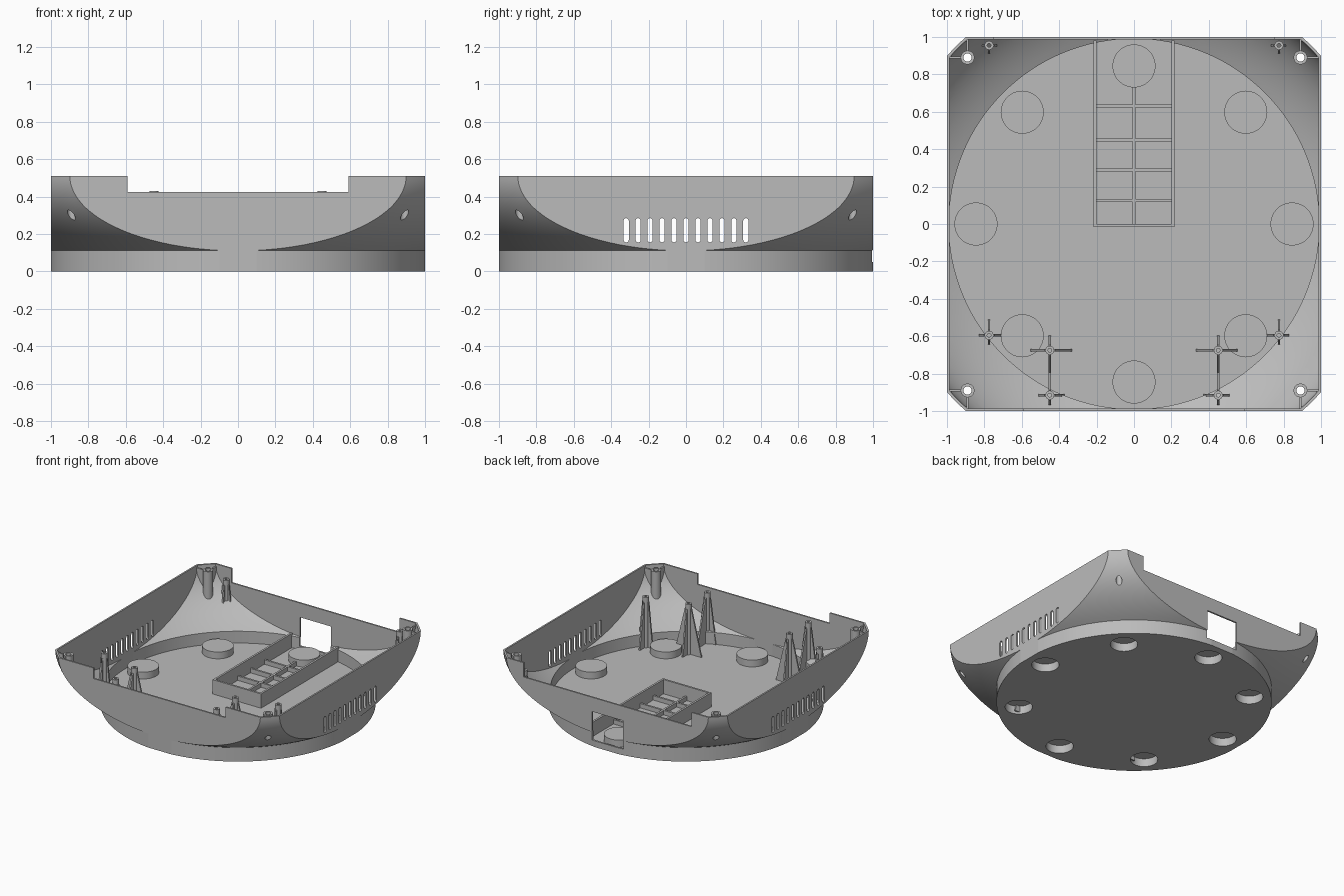
import bpy, bmesh, math
from mathutils import Vector

cube = bpy.data.objects.get("Cube")
if cube:
    bpy.data.objects.remove(cube, do_unlink=True)

grey = bpy.data.materials.new("plain_grey")
grey.use_nodes = True
grey.diffuse_color = (0.5, 0.5, 0.5, 1)
grey.node_tree.nodes["Principled BSDF"].inputs["Base Color"].default_value = (0.5, 0.5, 0.5, 1)

RIM = 0.51      # height of the rim
FLOOR = 0.025   # top of the floor


def finish(name, bm):
    bmesh.ops.recalc_face_normals(bm, faces=bm.faces)
    mesh = bpy.data.meshes.new(name)
    bm.to_mesh(mesh)
    bm.free()
    mesh.materials.append(grey)
    obj = bpy.data.objects.new(name, mesh)
    bpy.context.collection.objects.link(obj)
    return obj


def lathe(bm, profile, centre=(0, 0), steps=32, closed=False):
    cx, cy = centre
    verts = [bm.verts.new((cx + r, cy, z)) for r, z in profile]
    pairs = list(zip(verts, verts[1:]))
    if closed:
        pairs.append((verts[-1], verts[0]))
    edges = [bm.edges.new(p) for p in pairs]
    res = bmesh.ops.spin(bm, geom=verts + edges, cent=(cx, cy, 0), axis=(0, 0, 1),
                         angle=2 * math.pi, steps=steps, use_merge=True)
    bmesh.ops.remove_doubles(bm, verts=bm.verts, dist=1e-5)


def prism(bm, points, offset):
    offset = Vector(offset)
    a = [bm.verts.new(p) for p in points]
    b = [bm.verts.new(Vector(p) + offset) for p in points]
    bm.faces.new(a)
    bm.faces.new(b[::-1])
    for i in range(len(a)):
        j = (i + 1) % len(a)
        bm.faces.new((a[i], b[i], b[j], a[j]))


def box(bm, x0, x1, y0, y1, z0, z1):
    prism(bm, [(x0, y0, z0), (x1, y0, z0), (x1, y1, z0), (x0, y1, z0)], (0, 0, z1 - z0))


def boolean(obj, other, operation, use_self=False):
    mod = obj.modifiers.new("cut", "BOOLEAN")
    mod.operation, mod.object, mod.solver = operation, other, "EXACT"
    mod.use_self = use_self
    bpy.context.view_layer.objects.active = obj
    bpy.ops.object.modifier_apply(modifier=mod.name)
    bpy.data.objects.remove(other, do_unlink=True)


def smooth(obj):
    bpy.ops.object.select_all(action="DESELECT")
    obj.select_set(True)
    bpy.context.view_layer.objects.active = obj
    bpy.ops.object.shade_smooth_by_angle(angle=math.radians(25))
    # keep the flat walls, floor and rim flat
    for p in obj.data.polygons:
        if max(abs(c) for c in p.normal) > 0.9999:
            p.use_smooth = False


def bowl(name, inset, bottom, top):
    """Round base and ellipsoid flare, trimmed by a square."""
    a, b, foot = 1.345 - inset, 0.598 - inset, 1.005 - inset
    start = math.acos(foot / a)
    profile = [(0, bottom), (foot, bottom)]
    for i in range(21):
        t = start * (1 - i / 20)
        profile.append((a * math.cos(t), RIM - b * math.sin(t)))
    if top > RIM:
        profile.append((a, top))
    profile.append((0, top))
    bm = bmesh.new()
    lathe(bm, profile, steps=128)
    obj = finish(name, bm)
    bm = bmesh.new()
    h = 1 - inset * 0.87
    box(bm, -h, h, -h, h, -1, 2)
    boolean(obj, finish("trim", bm), "INTERSECT")
    return obj


pads = [(0.845 * math.cos(k * math.pi / 4), 0.845 * math.sin(k * math.pi / 4)) for k in range(8)]
corners = [(sx * 0.89, sy * 0.89) for sx in (-1, 1) for sy in (-1, 1)]

# Hollow shell
shell = bowl("shell", 0, 0, RIM)
boolean(shell, bowl("cavity", 0.015, FLOOR, 0.7), "DIFFERENCE")

# Rim notches, rear window, vents, screw holes and foot pockets
bm = bmesh.new()
box(bm, -0.59, 0.59, -1.1, -0.9, 0.425, 0.7)
box(bm, -0.75, 0.75, 0.9, 1.1, 0.395, 0.7)
box(bm, -0.14, 0.14, 0.9, 1.1, 0.05, 0.28)
for i in range(-5, 6):
    slot = []
    for k in range(14):
        t = math.pi * (k if k < 7 else k - 1) / 6
        z = 0.271 if k < 7 else 0.169
        slot.append((-1.1, i * 0.064 + 0.014 * math.cos(t), z + 0.014 * math.sin(t)))
    prism(bm, slot, (2.2, 0, 0))
for c in corners:
    lathe(bm, [(0, 0.1), (0.022, 0.1), (0.022, 0.6), (0, 0.6)], c, 24)
for c in pads:
    lathe(bm, [(0, -0.1), (0.1, -0.1), (0.1, 0.045), (0, 0.045)], c, 48)
boolean(shell, finish("openings", bm), "DIFFERENCE")
smooth(shell)

# Raised cups over the foot pockets
bm = bmesh.new()
for c in pads:
    lathe(bm, [(0, 0.065), (0.1, 0.065), (0.1, 0.01), (0.115, 0.01), (0.115, 0.08), (0, 0.08)], c, 48)
smooth(finish("foot_cups", bm))

# Compartment walls
bm = bmesh.new()
for s in (-1, 1):
    x0, x1 = sorted((s * 0.2, s * 0.216))
    box(bm, x0, x1, -0.015, 0.98, 0.015, 0.14)
box(bm, -0.2, 0.2, -0.015, 0.001, 0.015, 0.14)
finish("compartment_walls", bm)

# Low ribs on the compartment floor
bm = bmesh.new()
for y in (0.125, 0.29, 0.45, 0.63):
    box(bm, -0.2, 0.2, y - 0.008, y + 0.008, 0.015, 0.06)
box(bm, -0.008, 0.008, 0, 0.735, 0.015, 0.06)
finish("compartment_ribs", bm)


def fin(bm, x, y, dx, dy, length, base, top, tip):
    """Thin gusset running outwards from a post."""
    side = Vector((-dy, dx, 0)) * 0.006
    outline = [(0, base), (length, base), (tip, top), (0, top)]
    prism(bm, [Vector((x + dx * d, y + dy * d, z)) - side for d, z in outline], side * 2)


def clipped(name, bm):
    obj = finish(name, bm)
    boolean(obj, bowl("clip", 0.006, 0.01, 0.7), "INTERSECT", True)
    smooth(obj)


# Corner screw posts with ribs to the walls
for i, (x, y) in enumerate(corners):
    bm = bmesh.new()
    lathe(bm, [(0.022, 0.2), (0.037, 0.2), (0.037, 0.5), (0.022, 0.5)], (x, y), 24, True)
    for dx, dy in ((math.copysign(1, x), 0), (0, math.copysign(1, y))):
        fin(bm, x + dx * 0.028, y + dy * 0.028, dx, dy, 0.1, 0.2, 0.49, 0.1)
    clipped("corner_post_%d" % (i + 1), bm)

# Standoffs: x, y, base height, then fin lengths outward, inward, back, front
standoffs = {
    "side_standoff": (0.775, -0.595, 0.015, 0.065, 0.065, 0.085, 0.06),
    "inner_standoff": (0.45, -0.675, 0.015, 0.12, 0.12, 0.08, 0.14),
    "front_standoff": (0.45, -0.915, 0.015, 0.08, 0.08, 0.14, 0.07),
    "rear_standoff": (0.775, 0.955, 0.24, 0.045, 0.045, 0.03, 0.045),
}
for name, (x, y, base, *lengths) in standoffs.items():
    for s, label in ((1, "left"), (-1, "right")):
        bm = bmesh.new()
        lathe(bm, [(0.01, base), (0.024, base), (0.024, 0.43), (0.01, 0.43)], (s * x, y), 20, True)
        for (dx, dy), length in zip(((s, 0), (-s, 0), (0, 1), (0, -1)), lengths):
            fin(bm, s * x + dx * 0.016, y + dy * 0.016, dx, dy, length - 0.016, base, 0.39, 0.012)
        clipped(label + "_" + name, bm)
